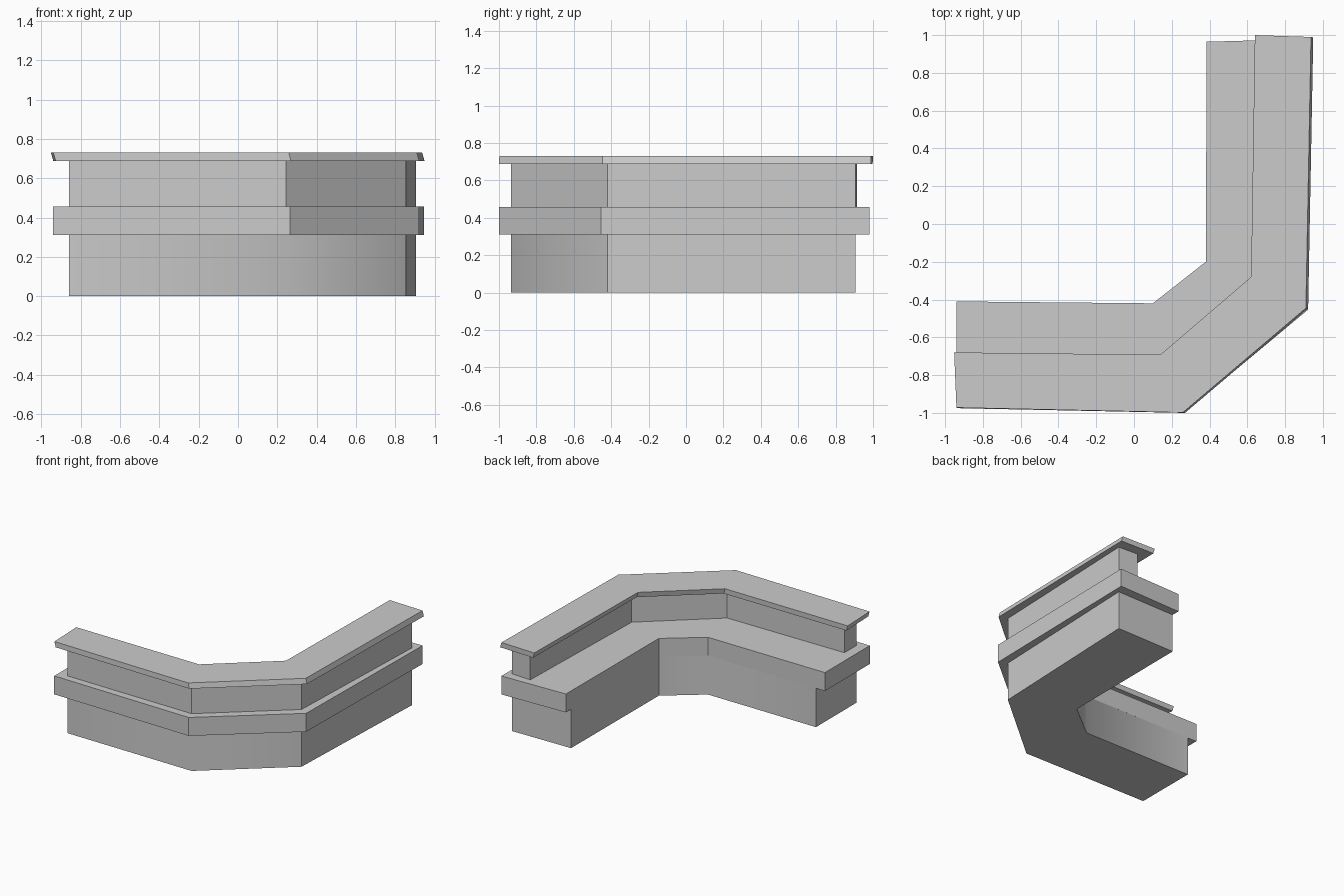
import bpy, bmesh, math

if "Cube" in bpy.data.objects:
    bpy.data.objects.remove(bpy.data.objects["Cube"])


def prism(name, outer, inner, z0, z1, shift=(0.0, 0.0)):
    """Extrude a bent strip (outer path + inner path) from z0 to z1.
    shift moves the bottom outline sideways, giving raked edges."""
    outline = outer + inner[::-1]
    bm = bmesh.new()
    low = [bm.verts.new((x + shift[0], y + shift[1], z0)) for x, y in outline]
    high = [bm.verts.new((x, y, z1)) for x, y in outline]
    bm.faces.new(low[::-1])
    bm.faces.new(high)
    n = len(outline)
    for i in range(n):
        j = (i + 1) % n
        bm.faces.new((low[i], low[j], high[j], high[i]))
    bmesh.ops.recalc_face_normals(bm, faces=bm.faces)
    mesh = bpy.data.meshes.new(name)
    bm.to_mesh(mesh)
    bm.free()
    obj = bpy.data.objects.new(name, mesh)
    bpy.context.collection.objects.link(obj)
    return obj


# Paths run from the left end, round the cut corner, to the back end
body_outer = [(-0.86, -0.92), (0.245, -0.935), (0.855, -0.42), (0.905, 0.905)]
body_inner = [(-0.86, -0.411), (0.10, -0.42), (0.38, -0.20), (0.385, 0.90)]
band_outer = [(-0.94, -0.975), (0.265, -1.0), (0.92, -0.455), (0.945, 0.98)]
band_inner = [(-0.94, -0.41), (0.10, -0.42), (0.38, -0.20), (0.385, 0.965)]
wall_inner = [(-0.86, -0.77), (0.175, -0.77), (0.70, -0.315), (0.735, 0.915)]
top_outer = [(-0.94, -0.972), (0.258, -0.998), (0.91, -0.445), (0.937, 0.99)]
top_inner = [(-0.952, -0.68), (0.14, -0.692), (0.62, -0.28), (0.64, 1.0)]

# Base counter, softly shaded round the shallower bend
base = prism("counter_base", body_outer, body_inner, 0.0, 0.31)
bpy.context.view_layer.objects.active = base
base.select_set(True)
bpy.ops.object.shade_smooth_by_angle(angle=math.radians(45))

# Lower worktop band, narrow upper wall and raked top slab
prism("worktop_band", band_outer, band_inner, 0.31, 0.457)
prism("upper_wall", body_outer, wall_inner, 0.457, 0.688)
prism("top_slab", top_outer, top_inner, 0.688, 0.73, shift=(0.012, -0.002))
